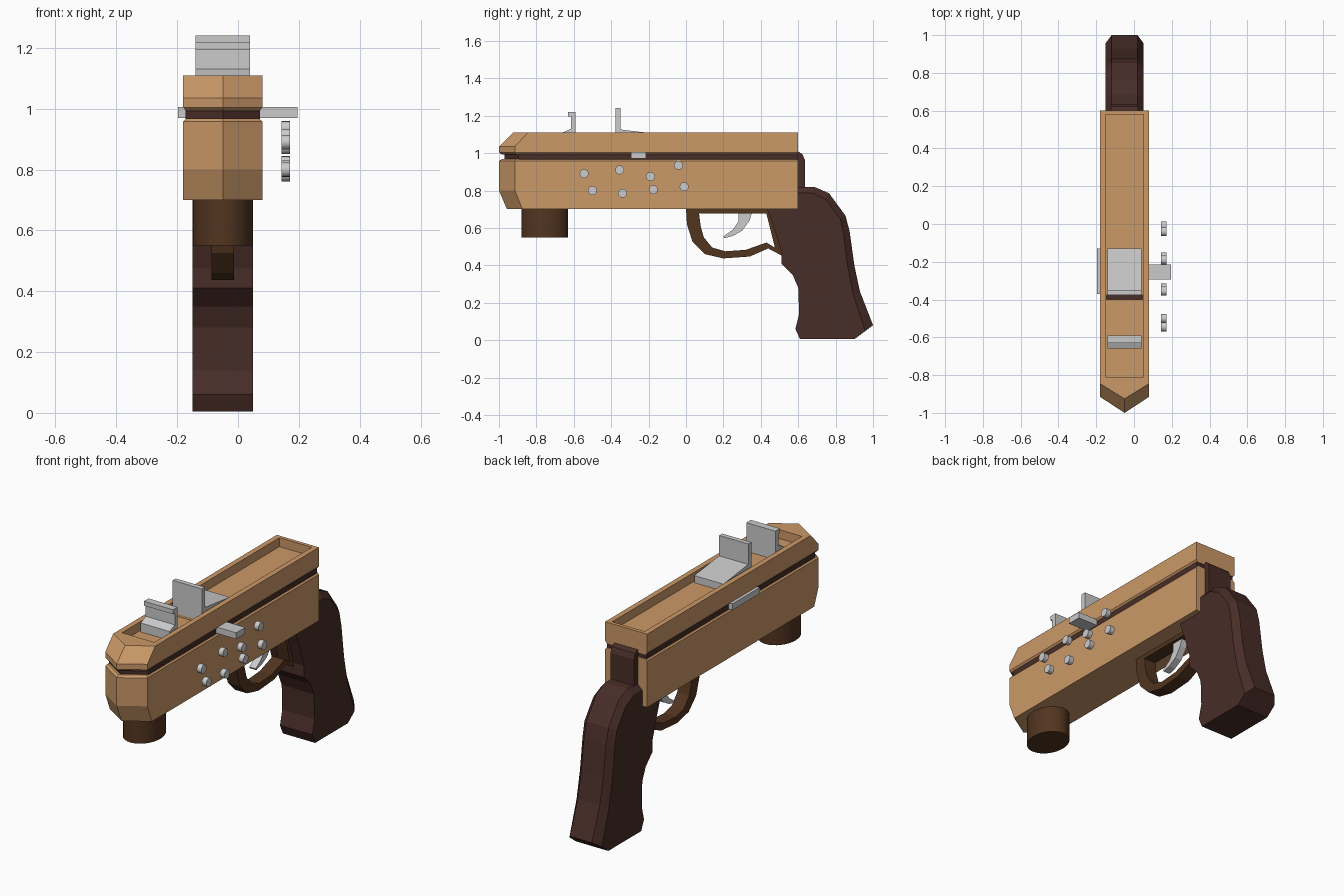
import bpy, bmesh, math

if "Cube" in bpy.data.objects:
    bpy.data.objects.remove(bpy.data.objects["Cube"])

CX = -0.05  # centre plane of the body


def material(name, rgb):
    m = bpy.data.materials.new(name)
    m.diffuse_color = (*rgb, 1)
    m.use_nodes = True
    m.node_tree.nodes["Principled BSDF"].inputs["Base Color"].default_value = m.diffuse_color
    return m


WOOD = material("light_wood", (0.60, 0.32, 0.14))
DARK = material("dark_wood", (0.065, 0.026, 0.021))
BROWN = material("brown_wood", (0.085, 0.035, 0.014))


def finish(name, bm, mat=None):
    bmesh.ops.recalc_face_normals(bm, faces=bm.faces)
    me = bpy.data.meshes.new(name)
    bm.to_mesh(me)
    bm.free()
    ob = bpy.data.objects.new(name, me)
    bpy.context.collection.objects.link(ob)
    if mat:
        me.materials.append(mat)
    return ob


def loft(name, rings, mat=None):
    """Skin matching rings of points and cap both ends."""
    bm = bmesh.new()
    vs = [[bm.verts.new(p) for p in r] for r in rings]
    n = len(vs[0])
    for a, b in zip(vs, vs[1:]):
        for i in range(n):
            j = (i + 1) % n
            bm.faces.new((a[i], a[j], b[j], b[i]))
    bm.faces.new(vs[0])
    bm.faces.new(vs[-1])
    return finish(name, bm, mat)


def extrude(name, profile, x0, x1, mat=None):
    """Side profile (y, z) pushed across x."""
    return loft(name, [[(x, y, z) for y, z in profile] for x in (x0, x1)], mat)


def box(name, x0, x1, y0, y1, z0, z1, mat=None):
    return extrude(name, [(y0, z0), (y1, z0), (y1, z1), (y0, z1)], x0, x1, mat)


def plan(z, tip, shoulder, half=0.13, back=0.6):
    """Pointed-nose outline of the body at one height."""
    return [(CX, tip, z), (CX + half, shoulder, z), (CX + half, back, z),
            (CX - half, back, z), (CX - half, shoulder, z)]


def cut(ob, cutter):
    m = ob.modifiers.new("cut", "BOOLEAN")
    m.object = cutter
    m.operation = "DIFFERENCE"
    m.solver = "EXACT"
    bpy.context.view_layer.objects.active = ob
    bpy.ops.object.modifier_apply(modifier=m.name)
    bpy.data.objects.remove(cutter)


def cylinder(name, loc, r, depth, sides, axis="Z", scale=(1, 1, 1), mat=None):
    rot = (0, math.pi / 2, 0) if axis == "X" else (0, 0, 0)
    bpy.ops.mesh.primitive_cylinder_add(vertices=sides, radius=r, depth=depth,
                                        location=loc, rotation=rot)
    ob = bpy.context.object
    ob.name = name
    ob.scale = scale
    if mat:
        ob.data.materials.append(mat)
    bpy.ops.object.shade_smooth_by_angle(angle=math.radians(40))
    return ob


# Lower body, with bevelled edge along the groove
loft("lower_body", [plan(0.70, -0.957, -0.875), plan(0.80, -1.0, -0.915),
                    plan(0.958, -1.0, -0.915), plan(0.968, -0.985, -0.907, 0.12)], WOOD)

# Upper body with a sunken top tray and a narrow slot down to the core
upper = loft("upper_body", [plan(0.992, -0.985, -0.907, 0.12), plan(1.004, -1.0, -0.915),
                            plan(1.035, -1.0, -0.915), plan(1.11, -0.925, -0.845)], WOOD)
cut(upper, box("tray_cutter", -0.15, 0.05, -0.81, 0.58, 1.06, 1.3))
cut(upper, box("slot_cutter", -0.145, 0.045, -0.40, -0.375, 0.9, 1.2))

# Dark core seen in the groove, and the tang behind the body
loft("core", [plan(z, -0.97, -0.895, 0.122, 0.595) for z in (0.96, 1.0)], DARK)
extrude("tang", [(0.58, 0.78), (0.635, 0.78), (0.635, 0.965), (0.622, 0.995),
                 (0.60, 1.008), (0.58, 1.0)], -0.122, 0.022, DARK)

# Stub foot under the nose
cylinder("front_stub", (CX, -0.755, 0.635), 0.125, 0.17, 32, scale=(0.8, 1, 1), mat=BROWN)

# Grip: full profile in the middle, back edge pulled in on both sides
front = [(0.43, 0.71), (0.47, 0.60), (0.51, 0.475), (0.51, 0.41), (0.57, 0.35),
         (0.60, 0.28), (0.605, 0.14), (0.585, 0.06), (0.61, 0.005)]
back = [(0.90, 0.005), (1.0, 0.08), (0.93, 0.26), (0.90, 0.40), (0.875, 0.58),
        (0.853, 0.665), (0.765, 0.785), (0.685, 0.82), (0.59, 0.82)]
back_in = [(0.90, 0.005), (0.958, 0.05), (0.895, 0.24), (0.865, 0.39), (0.842, 0.57),
           (0.825, 0.65), (0.745, 0.755), (0.675, 0.787), (0.59, 0.787)]
loft("grip", [[(x, y, z) for y, z in front + b] for x, b in
              ((-0.15, back_in), (-0.118, back), (0.018, back), (0.05, back_in))], DARK)

# Trigger guard: closed loop of paired outer and inner points
outer = [(0.0, 0.705), (0.005, 0.62), (0.035, 0.525), (0.10, 0.46), (0.20, 0.437),
         (0.34, 0.447), (0.44, 0.49), (0.515, 0.45), (0.46, 0.705)]
inner = [(0.07, 0.677), (0.078, 0.61), (0.095, 0.55), (0.14, 0.495), (0.21, 0.475),
         (0.32, 0.483), (0.43, 0.522), (0.475, 0.495), (0.43, 0.677)]
bm = bmesh.new()
loops = [[bm.verts.new((x, y, z)) for y, z in pts]
         for x, pts in ((-0.087, outer), (-0.013, outer), (-0.013, inner), (-0.087, inner))]
for k in range(4):
    a, b = loops[k], loops[(k + 1) % 4]
    for i in range(len(a)):
        j = (i + 1) % len(a)
        bm.faces.new((a[i], a[j], b[j], b[i]))
finish("trigger_guard", bm, BROWN)

# Trigger
extrude("trigger", [(0.28, 0.69), (0.355, 0.69), (0.34, 0.64), (0.30, 0.585), (0.25, 0.557),
                    (0.205, 0.545), (0.20, 0.555), (0.25, 0.59), (0.28, 0.635)],
        -0.07, -0.03)

# Sights
extrude("front_sight", [(-0.66, 1.06), (-0.59, 1.06), (-0.59, 1.22), (-0.63, 1.22),
                        (-0.63, 1.195), (-0.615, 1.195), (-0.615, 1.13), (-0.66, 1.11)],
        -0.14, 0.04)
extrude("rear_sight", [(-0.377, 1.06), (-0.13, 1.06), (-0.13, 1.10), (-0.35, 1.126),
                       (-0.35, 1.24), (-0.377, 1.24)], -0.14, 0.04)

# Side lever and the bar opposite
box("side_lever", 0.06, 0.195, -0.295, -0.215, 0.97, 1.005)
box("side_bar", -0.197, -0.165, -0.37, -0.13, 0.97, 1.005)

# Floating studs on the right side
studs = [(-0.545, 0.89), (-0.50, 0.80), (-0.355, 0.91), (-0.34, 0.785),
         (-0.19, 0.875), (-0.175, 0.805), (-0.04, 0.935), (-0.01, 0.82)]
for i, (y, z) in enumerate(studs):
    cylinder(f"stud_{i + 1}", (0.157, y, z), 0.024, 0.028, 16, axis="X")
